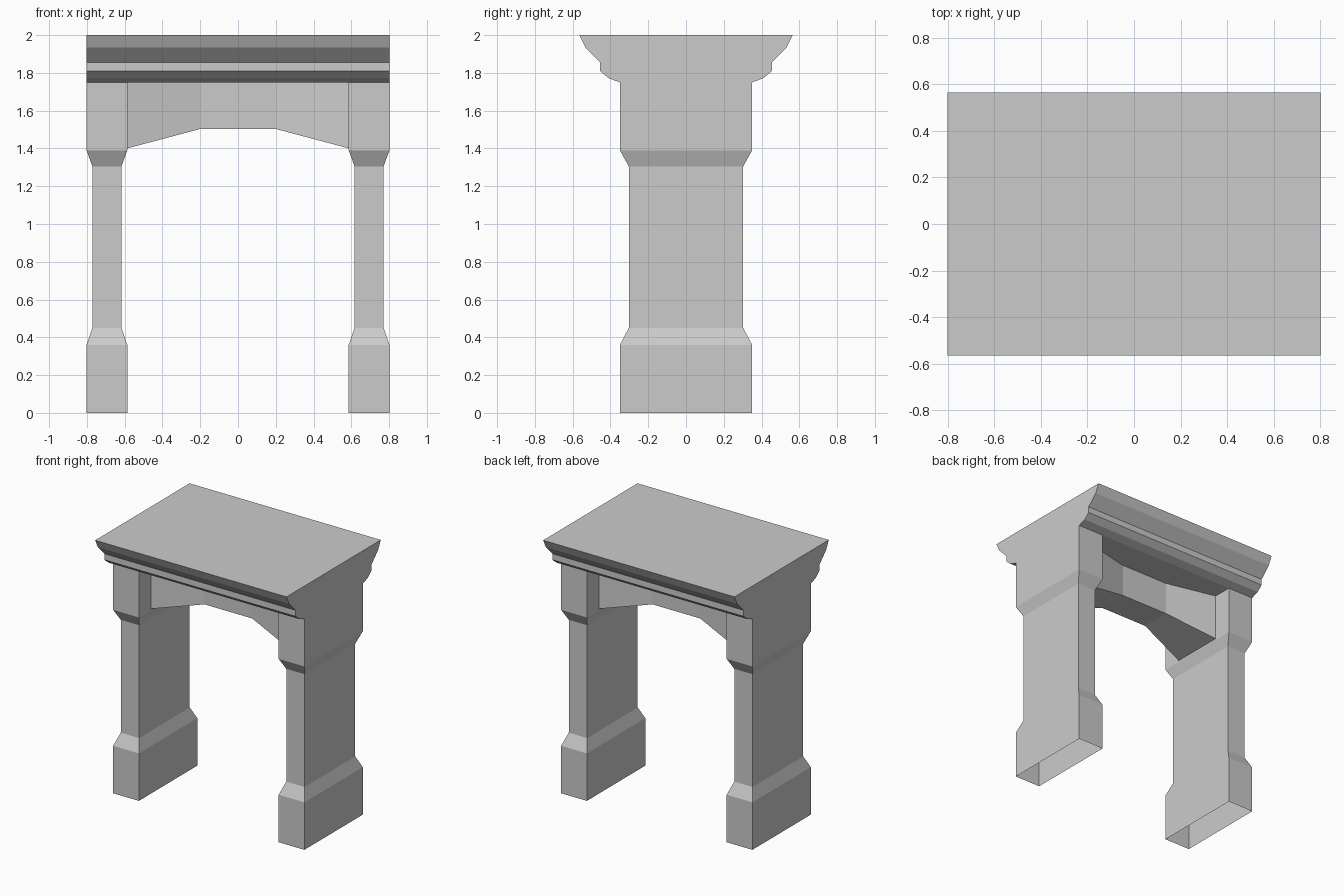
import bpy, bmesh

if "Cube" in bpy.data.objects:
    bpy.data.objects.remove(bpy.data.objects["Cube"])

stone = bpy.data.materials.new("grey stone")
stone.diffuse_color = (0.6, 0.6, 0.6, 1)
stone.use_nodes = True
stone.node_tree.nodes["Principled BSDF"].inputs["Base Color"].default_value = stone.diffuse_color


def make(name, bm):
    bmesh.ops.recalc_face_normals(bm, faces=bm.faces)
    me = bpy.data.meshes.new(name)
    bm.to_mesh(me)
    bm.free()
    me.materials.append(stone)
    ob = bpy.data.objects.new(name, me)
    bpy.context.collection.objects.link(ob)


def loft(bm, rings):
    """Join matching rings of points with quads."""
    vs = [[bm.verts.new(p) for p in r] for r in rings]
    n = len(vs[0])
    for a, b in zip(vs, vs[1:]):
        for i in range(n):
            j = (i + 1) % n
            bm.faces.new((a[i], a[j], b[j], b[i]))
    return vs


# Pillars: stacked rectangles (half width, half depth, height), hollow underneath
levels = [(0.108, 0.35, 0), (0.108, 0.35, 0.36), (0.077, 0.303, 0.45),
          (0.077, 0.303, 1.305), (0.108, 0.35, 1.39), (0.108, 0.35, 1.75)]
for side, cx in (("left", -0.694), ("right", 0.694)):
    bm = bmesh.new()
    vs = loft(bm, [[(cx + sx * w, sy * d, z) for sx, sy in
                    ((-1, -1), (1, -1), (1, 1), (-1, 1))] for w, d, z in levels])
    bm.faces.new(vs[-1])
    # the open base would confuse normal recalculation only if inverted
    make(side + "_pillar", bm)

# Cornice: moulded profile extruded along x
half = [(0.565, 2), (0.533, 1.935), (0.455, 1.856), (0.455, 1.81),
        (0.41, 1.772), (0.35, 1.75)]
profile = half + [(-y, z) for y, z in reversed(half)]
bm = bmesh.new()
ends = loft(bm, [[(x, y, z) for y, z in profile] for x in (-0.802, 0.802)])
for e in ends:
    bm.faces.new(e)
make("cornice", bm)

# Lintel: faceted arch underneath, thinner towards the middle
sections = [(-0.588, 0.205, 1.4), (-0.2, 0.115, 1.503),
            (0.2, 0.115, 1.503), (0.588, 0.205, 1.4)]
bm = bmesh.new()
ends = loft(bm, [[(x, -d, z), (x, d, z), (x, d, 1.75), (x, -d, 1.75)]
                 for x, d, z in sections])
for e in (ends[0], ends[-1]):
    bm.faces.new(e)
make("arched_lintel", bm)
